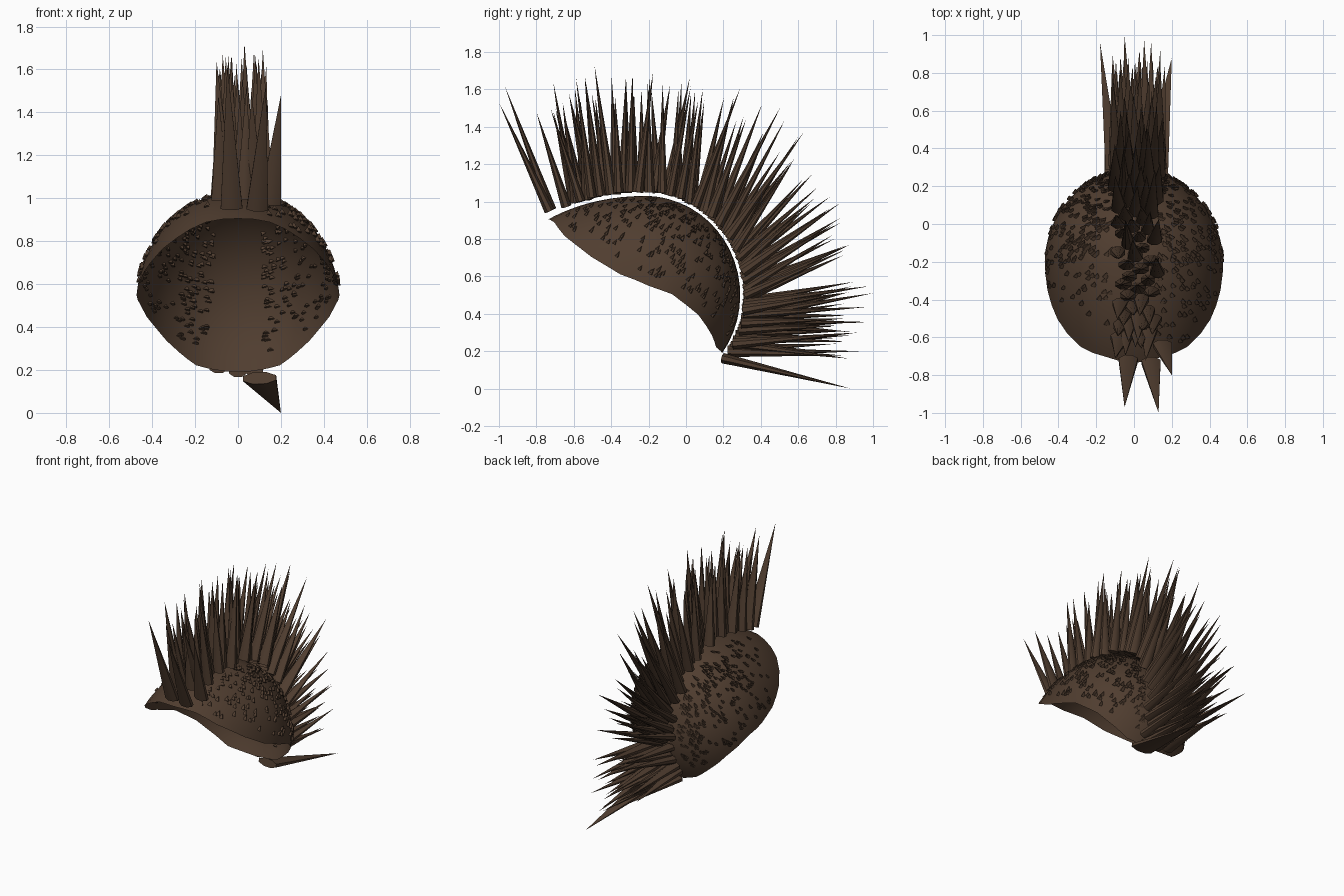
import bpy, bmesh, math, random
from mathutils import Vector

if "Cube" in bpy.data.objects:
    bpy.data.objects.remove(bpy.data.objects["Cube"])

random.seed(5)
CENTRE = Vector((0, -0.22, 0.5))

brown = bpy.data.materials.new("dark brown")
brown.diffuse_color = (0.080, 0.047, 0.029, 1)
brown.use_nodes = True
brown.node_tree.nodes["Principled BSDF"].inputs["Base Color"].default_value = brown.diffuse_color


def finish(name, bm, angle=40):
    bmesh.ops.recalc_face_normals(bm, faces=bm.faces)
    me = bpy.data.meshes.new(name)
    bm.to_mesh(me)
    bm.free()
    me.materials.append(brown)
    ob = bpy.data.objects.new(name, me)
    bpy.context.collection.objects.link(ob)
    bpy.context.view_layer.objects.active = ob
    ob.select_set(True)
    bpy.ops.object.shade_smooth_by_angle(angle=math.radians(angle))
    ob.select_set(False)
    return ob


def radii(u):
    # the dome is drawn out longer towards the brow
    return Vector((0.475, 0.8 if u.y < 0 else 0.51, 0.53))


def on_dome(u):
    return CENTRE + u * radii(u)


def dome_normal(u):
    r = radii(u)
    return Vector((u.x / r.x, u.y / r.y, u.z / r.z)).normalized()


def to_unit(p):
    q = Vector(p) - CENTRE
    r = radii(q)
    return Vector((q.x / r.x, q.y / r.y, q.z / r.z)).normalized()


def add_cone(bm, base, tip, width, thick, sides=8):
    d = (tip - base).normalized()
    side = Vector((1, 0, 0)) if abs(d.x) < 0.8 else Vector((0, 1, 0))
    side = (side - d * side.dot(d)).normalized()
    other = d.cross(side)
    ring = []
    for i in range(sides):
        a = 2 * math.pi * (i + 0.5) / sides
        ring.append(bm.verts.new(base + side * width * math.cos(a) + other * thick * math.sin(a)))
    top = bm.verts.new(tip)
    bm.faces.new(ring[::-1])
    for i in range(sides):
        bm.faces.new((ring[i], ring[(i + 1) % sides], top))


# Scalp: open dome from a crown point down to the rim outline
half_rim = [(0, -0.735, 0.905), (0.15, -0.705, 0.89), (0.29, -0.655, 0.82), (0.4, -0.5, 0.7),
            (0.455, -0.35, 0.61), (0.475, -0.2, 0.55), (0.44, -0.08, 0.505), (0.36, 0.05, 0.4),
            (0.27, 0.13, 0.29), (0.2, 0.17, 0.215), (0.12, 0.2, 0.19), (0, 0.2, 0.185)]
half = [to_unit(p) for p in half_rim]
fine = []
for a, b in zip(half, half[1:]):
    fine += [a, (a + b).normalized()]
fine.append(half[-1])
loop = fine + [Vector((-u.x, u.y, u.z)) for u in fine[-2:0:-1]]
crown = Vector((0, 0.25, 0.97)).normalized()
ROWS = 16
bm = bmesh.new()
pole = bm.verts.new(on_dome(crown))
rows = [[bm.verts.new(on_dome(crown.slerp(u, r / ROWS))) for u in loop] for r in range(1, ROWS + 1)]
n = len(loop)
for i in range(n):
    j = (i + 1) % n
    bm.faces.new((pole, rows[0][i], rows[0][j]))
    for lo, hi in zip(rows, rows[1:]):
        bm.faces.new((lo[i], hi[i], hi[j], lo[j]))
finish("scalp", bm)

# Stubble: short cones lying close to both sides, denser at the back
bm = bmesh.new()
made = 0
while made < 500:
    t = random.random() ** 0.6 * (len(fine) - 1.001)
    k = int(t)
    u = crown.slerp(fine[k].lerp(fine[k + 1], t - k).normalized(), random.uniform(0.2, 0.93))
    u.x *= random.choice((-1, 1))
    p = on_dome(u)
    if abs(p.x) < 0.12:
        continue
    normal = dome_normal(u)
    up = Vector((0, 0.45, 0.6))
    flow = (up - normal * up.dot(normal)).normalized()
    d = (normal * 0.4 + flow * 0.9).normalized()
    add_cone(bm, p - normal * 0.002, p + d * random.uniform(0.025, 0.038), 0.018, 0.01, 6)
    made += 1
finish("stubble", bm)

# Crest: stations along the spine as (base y, base z, tip y, tip z)
stations = [(-.6, .98, -.76, 1.57), (-.5, 1.04, -.56, 1.70), (-.3, 1.055, -.3, 1.77),
            (-.1, 1.01, -.04, 1.75), (.05, .94, .26, 1.64), (.18, .82, .56, 1.46),
            (.24, .7, .73, 1.2), (.29, .57, .91, .9), (.3, .42, .96, .55),
            (.28, .34, .95, .37), (.22, .2, .93, .2)]
COUNT = 96
bm = bmesh.new()
for s in range(COUNT):
    f = s / (COUNT - 1)
    t = min(f * (len(stations) - 1), len(stations) - 1.001)
    k = int(t)
    y0, z0, y1, z1 = [a + (b - a) * (t - k) for a, b in zip(stations[k], stations[k + 1])]
    u = to_unit((0, y0, z0))
    base = on_dome(u) + dome_normal(u) * random.uniform(0.018, 0.026)
    # golden-ratio steps scatter the spikes evenly across the crest
    across = (s * 0.618) % 1 - 0.5
    base.x = 0.015 + across * (0.2 + 0.06 * f) + random.uniform(-0.01, 0.01)
    # the middle of the crest is a little shorter than its sides
    length = random.uniform(0.74, 0.9) if abs(across) < 0.15 else random.uniform(0.74, 1.02)
    axis = Vector((0, y1 - base.y, z1 - base.z)) * length
    sway = axis.cross(Vector((1, 0, 0))) * random.uniform(-0.13, 0.13)
    fan = 0.2 * base.x * f + random.uniform(-0.02, 0.02)
    tip = base + axis + sway + Vector((fan, 0, 0))
    tip.z = max(tip.z, 0.16)
    add_cone(bm, base, tip, random.uniform(0.038, 0.048), random.uniform(0.027, 0.034))
for base, tip in (((-0.03, .32, .39), (-0.05, 1.0, .51)),
                  ((-0.11, .29, .33), (-0.18, .96, .36)),
                  ((0.0, .23, .195), (0.03, .93, .2)),
                  ((0.08, .25, .24), (0.1, .87, .16))):
    add_cone(bm, Vector(base), Vector(tip), 0.045, 0.03)
finish("crest_spikes", bm)

# Brow spikes leaning forwards
bm = bmesh.new()
for base, tip in (((-0.03, -.72, .955), (-0.05, -.97, 1.62)),
                  ((0.09, -.73, .95), (0.13, -1.0, 1.53)),
                  ((0.15, -.64, .975), (0.2, -.8, 1.48)),
                  ((-0.07, -.6, .995), (-0.1, -.71, 1.64))):
    add_cone(bm, Vector(base), Vector(tip), 0.055, 0.03)
finish("brow_spikes", bm)

# Nape spike pointing back and down
bm = bmesh.new()
add_cone(bm, Vector((0.1, .2, .162)), Vector((0.2, .88, 0)), 0.085, 0.03)
finish("nape_spike", bm)
